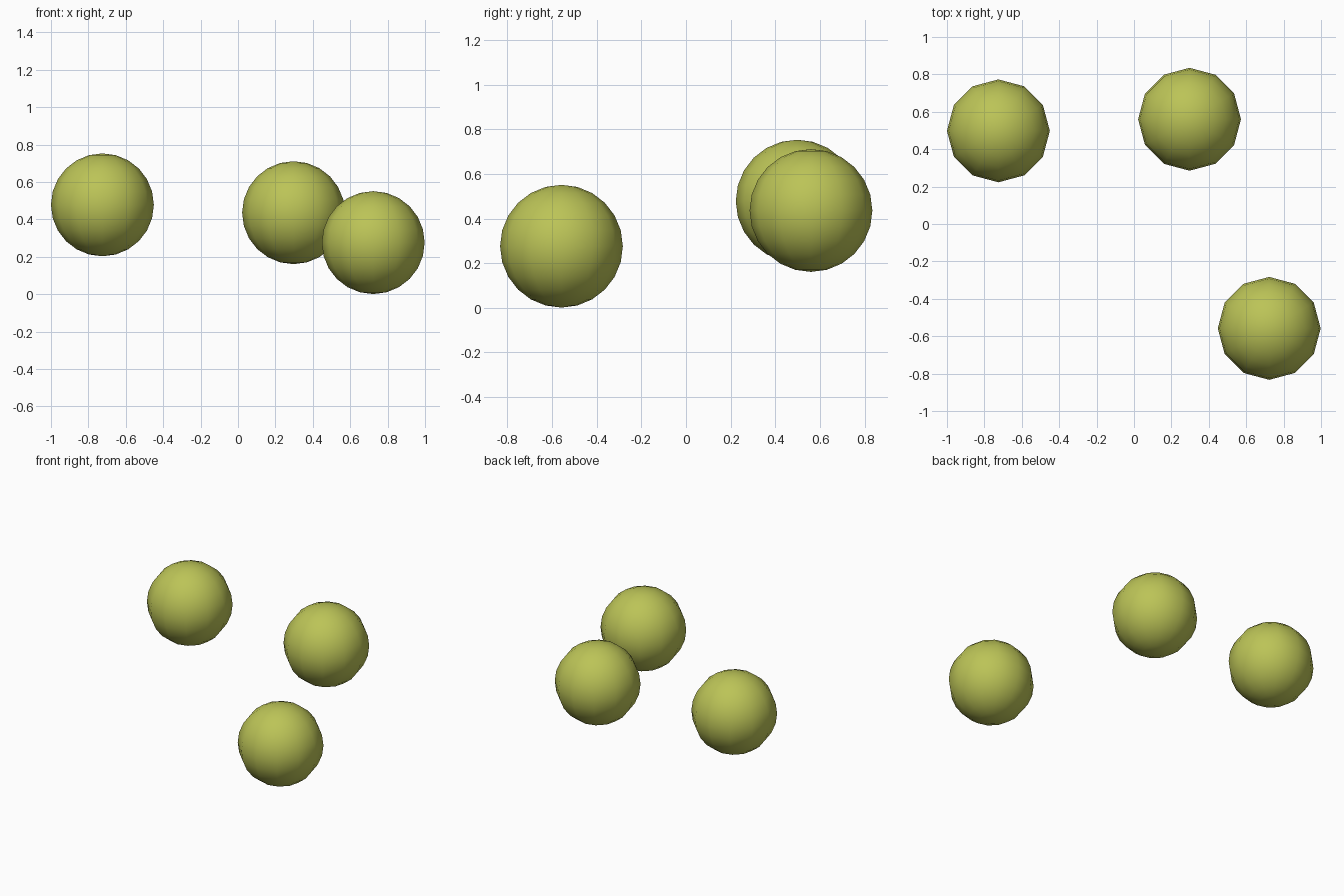
import bpy

if "Cube" in bpy.data.objects:
    bpy.data.objects.remove(bpy.data.objects["Cube"])

# One olive-yellow material
olive = bpy.data.materials.new("olive yellow")
olive.diffuse_color = (0.50, 0.55, 0.095, 1.0)
olive.use_nodes = True
olive.node_tree.nodes["Principled BSDF"].inputs["Base Color"].default_value = olive.diffuse_color

RADIUS = 0.275


def ball(name, centre):
    """Smooth-shaded low-poly ball, twelve segments around."""
    bpy.ops.mesh.primitive_uv_sphere_add(
        segments=12, ring_count=12, radius=RADIUS, location=centre)
    obj = bpy.context.object
    obj.name = name
    obj.data.materials.append(olive)
    bpy.ops.object.shade_smooth()


# Three separate floating balls
ball("left_back_ball", (-0.725, 0.498, 0.478))
ball("middle_back_ball", (0.297, 0.56, 0.436))
ball("right_front_ball", (0.723, -0.558, 0.276))
